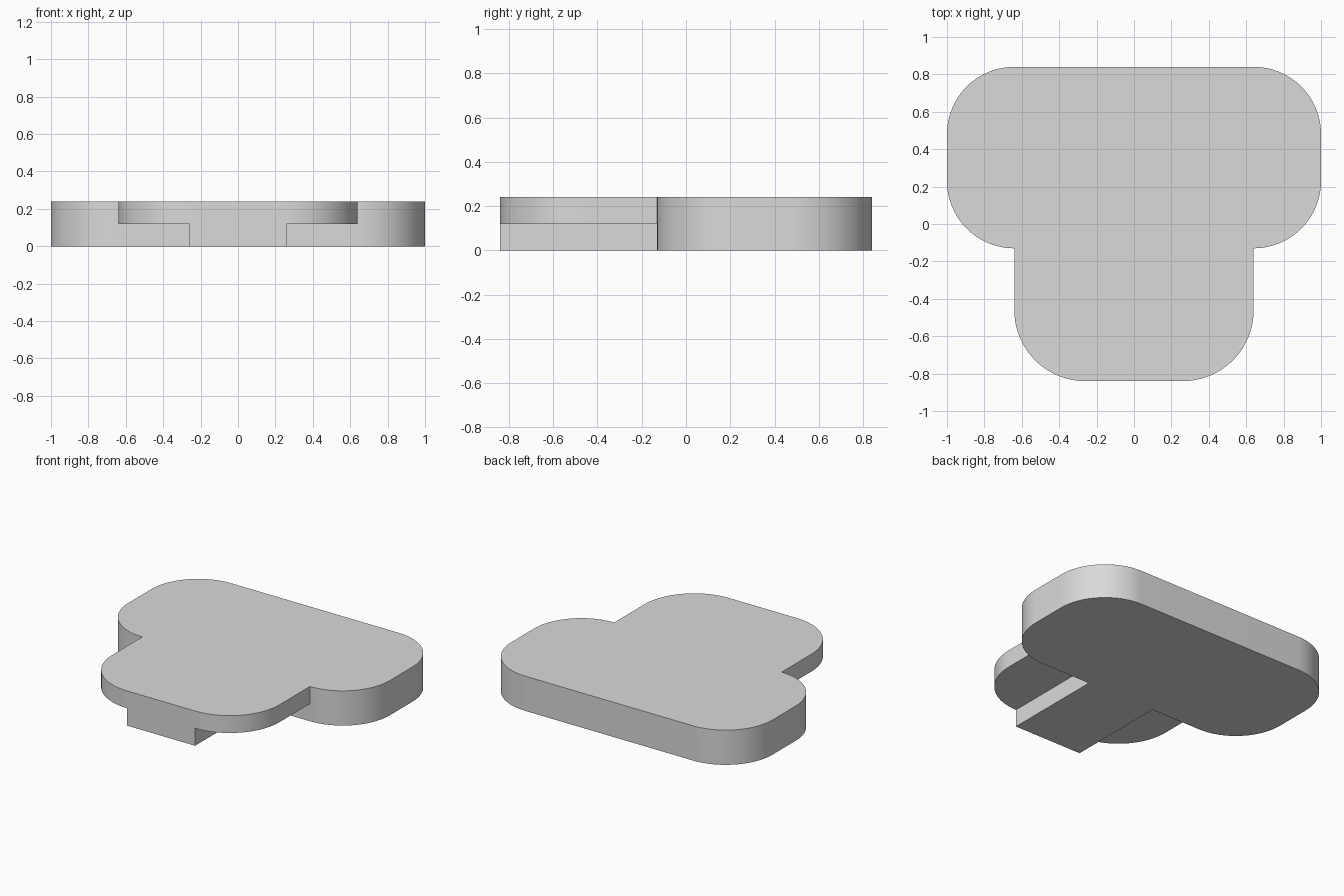
import bpy
import bmesh
from math import radians, sin, cos
from mathutils import Vector

if "Cube" in bpy.data.objects:
    bpy.data.objects.remove(bpy.data.objects["Cube"], do_unlink=True)

HEIGHT, STEP = 0.24, 0.12          # full thickness, underside of the tab
BACK, NECK, FRONT = 0.84, -0.13, -0.84
TAB_X, STEM_X = 0.64, 0.26
BODY_R, TAB_R = 0.36, 0.38
SEGMENTS = 24

grey = bpy.data.materials.new("light grey")
grey.use_nodes = True
colour = (0.7, 0.7, 0.7, 1)
grey.diffuse_color = colour
grey.node_tree.nodes["Principled BSDF"].inputs["Base Color"].default_value = colour


def arc(x, y, r, start):
    """Quarter circle, anticlockwise from the start angle."""
    angles = [radians(start + 90 * i / SEGMENTS) for i in range(SEGMENTS + 1)]
    return [(x + r * cos(a), y + r * sin(a)) for a in angles]


def prism(name, outline, z0, z1):
    """Extrude a flat outline between two heights."""
    bm = bmesh.new()
    face = bm.faces.new([bm.verts.new((x, y, z0)) for x, y in outline])
    top = bmesh.ops.extrude_face_region(bm, geom=[face])["geom"]
    verts = [v for v in top if isinstance(v, bmesh.types.BMVert)]
    bmesh.ops.translate(bm, verts=verts, vec=Vector((0, 0, z1 - z0)))
    bmesh.ops.recalc_face_normals(bm, faces=bm.faces)
    mesh = bpy.data.meshes.new(name)
    bm.to_mesh(mesh)
    bm.free()
    mesh.materials.append(grey)
    obj = bpy.data.objects.new(name, mesh)
    bpy.context.collection.objects.link(obj)
    return obj


# Rounded T-shaped plate: right half of the outline, then its mirror
half = arc(STEM_X, FRONT + TAB_R, TAB_R, -90)
half += arc(1 - BODY_R, NECK + BODY_R, BODY_R, -90)
half += arc(1 - BODY_R, BACK - BODY_R, BODY_R, 0)
outline = half + [(-x, y) for x, y in reversed(half)]
plate = prism("t_shaped_plate", outline, 0, HEIGHT)

# Undercut both sides of the tab, leaving the narrow stem
for side in (-1, 1):
    x0, x1 = side * STEM_X, side * (TAB_X + 0.1)
    y0 = FRONT - 0.1
    cutter = prism("undercut_cutter", [(x0, y0), (x1, y0), (x1, NECK), (x0, NECK)],
                   -0.1, STEP)
    mod = plate.modifiers.new("undercut", 'BOOLEAN')
    mod.operation = 'DIFFERENCE'
    mod.solver = 'EXACT'
    mod.object = cutter
    bpy.context.view_layer.objects.active = plate
    bpy.ops.object.modifier_apply(modifier=mod.name)
    bpy.data.objects.remove(cutter, do_unlink=True)

# Smooth the rounded walls, keep the rims crisp
bpy.ops.object.select_all(action='DESELECT')
plate.select_set(True)
bpy.context.view_layer.objects.active = plate
bpy.ops.object.shade_smooth_by_angle(angle=radians(30))
